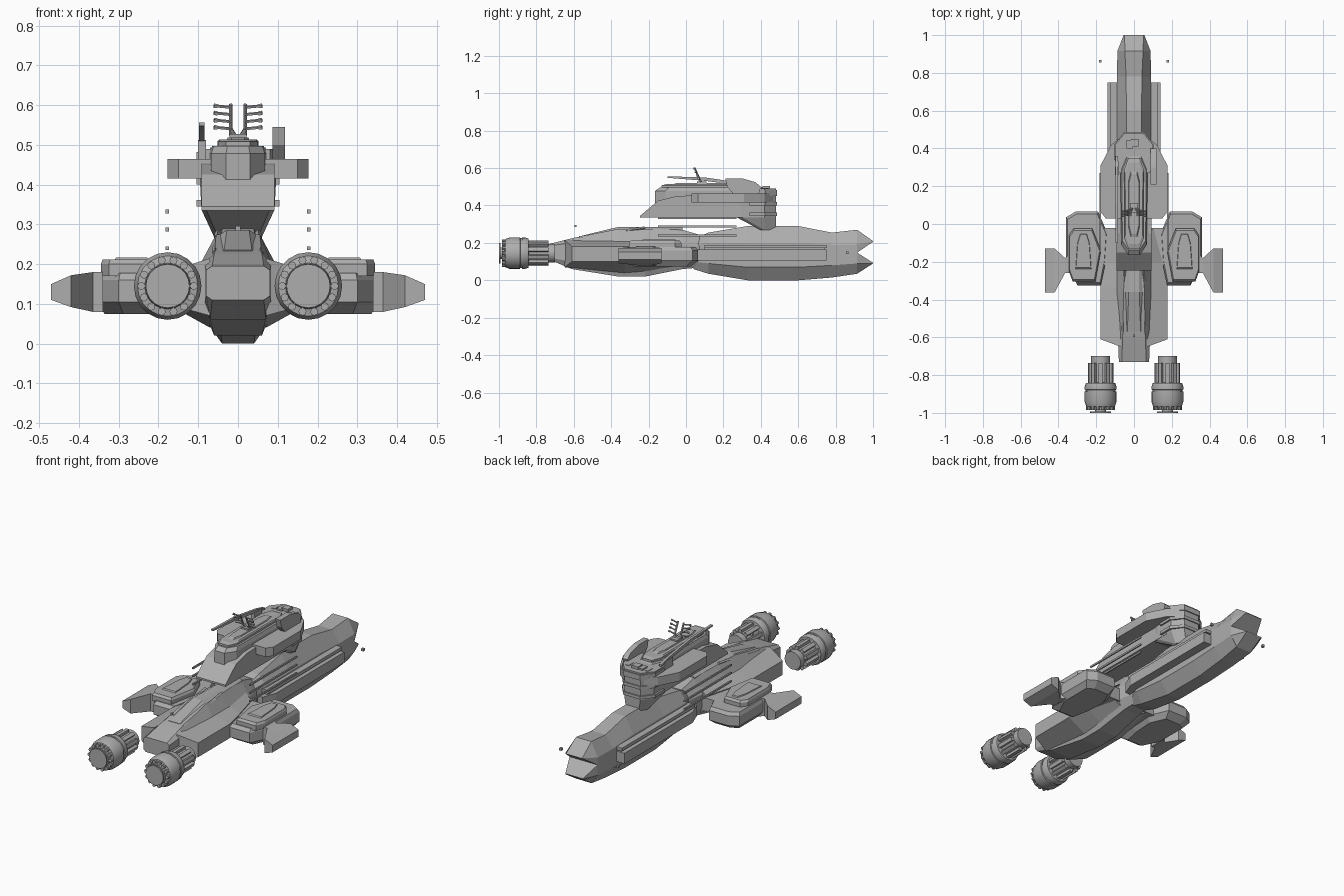
import bpy, bmesh, math
from mathutils import Vector, Matrix

if "Cube" in bpy.data.objects:
    bpy.data.objects.remove(bpy.data.objects["Cube"])


def material(name, v):
    m = bpy.data.materials.new(name)
    m.diffuse_color = (v, v, v, 1)
    m.use_nodes = True
    m.node_tree.nodes["Principled BSDF"].inputs["Base Color"].default_value = m.diffuse_color
    return m


HULL = material("hull_grey", 0.42)


def finish(name, bm):
    bmesh.ops.recalc_face_normals(bm, faces=bm.faces)
    me = bpy.data.meshes.new(name)
    bm.to_mesh(me)
    bm.free()
    me.materials.append(HULL)
    ob = bpy.data.objects.new(name, me)
    bpy.context.collection.objects.link(ob)
    return ob


def loft(name, rings, both=False):
    """Skin closed rings of points; both=True adds a copy mirrored in x."""
    bm = bmesh.new()
    for s in ((1, -1) if both else (1,)):
        vs = [[bm.verts.new((s * p[0], p[1], p[2])) for p in r] for r in rings]
        n = len(vs[0])
        bm.faces.new(vs[0])
        bm.faces.new(vs[-1])
        for a, b in zip(vs, vs[1:]):
            for i in range(n):
                bm.faces.new((a[i], a[(i + 1) % n], b[(i + 1) % n], b[i]))
    return finish(name, bm)


def octa(y, hw, z1, z2, tw, tz, bw, bz):
    """Eight-sided hull section."""
    half = [(bw, bz), (hw, z1), (hw, z2), (tw, tz)]
    return [(x, y, z) for x, z in half] + [(-x, y, z) for x, z in reversed(half)]


def prism(name, outline, levels, both=False):
    """Plan outline stacked at (z, scale) levels."""
    cx = sum(p[0] for p in outline) / len(outline)
    cy = sum(p[1] for p in outline) / len(outline)
    return loft(name, [[(cx + (x - cx) * s, cy + (y - cy) * s, z) for x, y in outline]
                       for z, s in levels], both)


def sym(half):
    """Close a right-hand outline with its mirror image."""
    return half + [(-x, y) for x, y in reversed(half)]


def box(name, x0, x1, y0, y1, z0, z1, both=False):
    return prism(name, [(x0, y0), (x1, y0), (x1, y1), (x0, y1)], [(z0, 1), (z1, 1)], both)


def side_profile(name, pts, x0, x1, both=False):
    return loft(name, [[(x, y, z) for y, z in pts] for x in (x0, x1)], both)


def bar(name, a, b, r, n=4):
    a, b = Vector(a), Vector(b)
    d = b - a
    bm = bmesh.new()
    M = Matrix.Translation((a + b) / 2) @ d.to_track_quat('Z', 'Y').to_matrix().to_4x4()
    bmesh.ops.create_cone(bm, cap_ends=True, segments=n, radius1=r, radius2=r,
                          depth=d.length, matrix=M)
    return finish(name, bm)


# Front hull: core, broad flanks and raised spine
loft("front_hull", [octa(-.73, .08, .12, .185, .065, .195, .065, .11),
                    octa(-.61, .085, .10, .20, .06, .225, .07, .06),
                    octa(-.36, .095, .11, .20, .055, .275, .06, .02),
                    octa(-.22, .095, .11, .20, .05, .275, .06, .02),
                    octa(-.02, .085, .11, .19, .035, .27, .05, .06),
                    octa(.10, .06, .11, .18, .03, .235, .04, .07)])
loft("front_flank", [[(.07, y0, .06 + d), (w, y, .10), (w, y, .18), (.07, y0, .215)]
                     for y0, y, w, d in ((-.65, -.61, .178, .01), (-.33, -.33, .178, -.02),
                                         (-.2, -.2, .15, -.01), (-.03, -.03, .105, .02))], True)
loft("hull_spine", [octa(-.57, .045, .20, .225, .035, .235, .04, .19),
                    octa(-.36, .045, .22, .275, .028, .286, .04, .2),
                    octa(-.02, .04, .22, .27, .022, .283, .04, .2)])
for s in (1, -1):
    bar("spine_rail", (s * .058, -.57, .228), (s * .05, -.22, .28), .008)
box("bow_lamp", -.006, .006, -.597, -.585, .284, .296)

# Rear hull with forked tail
loft("rear_hull", [octa(.04, .05, .10, .19, .03, .22, .04, .06),
                   octa(.12, .09, .09, .20, .045, .255, .045, .035),
                   octa(.33, .09, .07, .20, .04, .29, .04, 0),
                   octa(.60, .09, .07, .20, .04, .29, .04, 0),
                   octa(.78, .09, .08, .19, .042, .255, .045, .015),
                   octa(.915, .088, .09, .19, .048, .27, .05, .035)])
for z, e, lo in ((.27, .21, False), (.035, .09, True)):
    m = .09 if lo else .19
    loft("tail_fork", [[(.048, .915, z), (.088, .915, m), (.088, .915, .148),
                        (-.088, .915, .148), (-.088, .915, m), (-.048, .915, z)],
                       [(.05, .998, e), (.055, 1.0, e), (.055, 1.0, e + (.004 if lo else -.004)),
                        (-.055, 1.0, e + (.004 if lo else -.004)), (-.055, 1.0, e), (-.05, .998, e)]])
prism("side_strake", [(.08, .06), (.11, .06), (.14, .14), (.14, .75), (.08, .75)],
      [(.105, 1), (.165, 1)], True)
box("strake_upper_rail", .08, .125, .1, .75, .172, .19, True)
box("strake_core", .08, .115, .1, .74, .165, .172, True)
box("stern_marker", .172, .186, .855, .869, .14, .154, True)

# Side pods with deck plates and outer fins
pod = [(.36, .035), (.36, -.2), (.30, -.325), (.175, -.325), (.15, -.2), (.14, -.05),
       (.19, .065), (.31, .065)]
prism("side_pod", pod, [(.075, .78), (.105, 1), (.16, 1), (.178, .93)], True)
deck = [(.345, -.06), (.345, -.25), (.325, -.305), (.205, -.305), (.175, -.14),
        (.22, -.025), (.32, -.025)]
prism("pod_deck", deck, [(.17, 1), (.20, 1), (.212, .93)], True)
prism("pod_hatch", [(.3, -.1), (.31, -.24), (.225, -.24), (.235, -.1), (.25, -.05), (.285, -.05)],
      [(.21, 1), (.217, .92)], True)
box("pod_pylon", .08, .19, -.22, -.02, .10, .175, True)
loft("pod_fin", [[(x, y0, z0), (x, y1, z0), (x, y1, z1), (x, y0, z1)]
                 for x, y0, y1, z0, z1 in ((.34, -.26, -.16, .08, .18),
                                           (.365, -.26, -.18, .08, .18),
                                           (.42, -.362, -.13, .092, .172),
                                           (.47, -.362, -.13, .11, .15))], True)

# Long thin rods beneath the bridge
for z in (.24, .287, .332):
    box("long_rod", .174, .182, -.15, .27, z - .005, z + .005, True)

# Bridge: keel slab, rear tower, sponsons, upper house
side_profile("bridge_keel", [(-.245, .335), (-.245, .345), (-.15, .425), (-.05, .45), (.30, .465),
                             (.40, .465), (.40, .335)], -.092, .092)
loft("rear_tower", [[(a, y0, z), (w, y0 + .03, z), (w, .42, z), (b, .48, z),
                     (-b, .48, z), (-w, .42, z), (-w, y0 + .03, z), (-a, y0, z)]
                    for z, y0, w, a, b in ((.268, .40, .06, .05, .04), (.337, .27, .092, .08, .05),
                                           (.49, .27, .1, .08, .05))])
for z0, z1 in ((.345, .362), (.40, .418), (.452, .482)):
    prism("tower_band", sym([(.104, .34), (.104, .422), (.053, .486)]), [(z0, 1), (z1, 1)])
prism("sponson", sym([(.15, .03), (.177, .065), (.177, .31), (.12, .42), (.05, .475)]),
      [(.415, 1), (.465, 1)])
house = sym([(.03, -.165), (.068, -.11), (.072, .3), (.04, .375)])
prism("upper_house", house, [(.385, .9), (.41, 1), (.478, 1), (.497, .9)])
prism("house_roof", sym([(.03, -.13), (.05, -.08), (.052, .29), (.03, .35)]),
      [(.49, 1), (.508, 1), (.514, .9)])
prism("roof_ridge", sym([(.018, -.08), (.03, -.03), (.03, .24), (.018, .29)]),
      [(.51, 1), (.519, .85)])
box("stern_box", -.04, -.005, .40, .445, .48, .498)
box("stern_block", -.015, .025, .41, .45, .48, .505)
box("tower_corner_box", .05, .07, .40, .44, .48, .493, True)

# Right-hand funnel and left-hand boom
side_profile("funnel", [(.22, .50), (.21, .545), (.30, .545), (.37, .525), (.40, .50),
                        (.39, .465), (.25, .465)], .087, .118)
loft("boom", [[(-.098, y, z), (-.084, y, z), (-.084, y, z + h), (-.098, y, z + h)]
              for y, z, h in ((-.10, .548, .008), (.10, .532, .018), (.30, .505, .016),
                              (.36, .495, .01))])
box("boom_mount", -.1, -.08, .26, .33, .46, .512)

# Twin comb antenna
box("antenna_base", -.022, .022, .06, .11, .51, .527)
for s in (1, -1):
    bar("antenna_foot", (s * .006, .085, .52), (s * .018, .072, .54), .006)
    bar("antenna_mast", (s * .018, .08, .525), (s * .018, .045, .602), .005, 6)
    for i in range(4):
        z, y = .54 + i * .018, .073 - i * .008
        bar("antenna_tine", (s * .018, y, z), (s * .058, y - .006, z + .004), .004, 5)
        bar("antenna_tip", (s * .052, y - .005, z + .003), (s * .061, y - .006, z + .004), .006, 5)

# Twin engines: turned body, ribs, ring of nozzles, end plate
CZ, N = .145, 20


def ring(cx, y, r):
    return [(cx + r * math.cos(2 * math.pi * i / N), y, CZ + r * math.sin(2 * math.pi * i / N))
            for i in range(N)]


prof = [(-.70, .05), (-.735, .05), (-.735, .054), (-.84, .054), (-.842, .078), (-.86, .084),
        (-.876, .084), (-.878, .080), (-.886, .080), (-.888, .085), (-.94, .085), (-.966, .076),
        (-.97, .058), (-.985, .056)]
for cx in (.177, -.177):
    ob = loft("engine_body", [ring(cx, y, r) for y, r in prof])
    loft("engine_end_plate", [ring(cx, y, r) for y, r in
                              ((-.98, .03), (-.992, .03), (-.993, .055), (-1.0, .055))])
    for i in range(10):
        a = 2 * math.pi * (i + .5) / 10
        c, s = math.cos(a), math.sin(a)
        loft("engine_rib", [[(cx + r * c - t * s, y, CZ + r * s + t * c)
                             for r, t in ((.045, -.010), (.068, -.010), (.068, .010), (.045, .010))]
                            for y in (-.735, -.85)])
    for i in range(14):
        a = 2 * math.pi * i / 14
        p = (cx + .066 * math.cos(a), CZ + .066 * math.sin(a))
        bar("engine_nozzle", (p[0], -.96, p[1]), (p[0], -.984, p[1]), .010, 8)

# Smooth the turned engine bodies, keep their edges sharp
bpy.ops.object.select_all(action='DESELECT')
for ob in bpy.data.objects:
    if ob.name.startswith(("engine_body", "engine_end_plate", "engine_nozzle")):
        ob.select_set(True)
        bpy.context.view_layer.objects.active = ob
bpy.ops.object.shade_smooth_by_angle(angle=math.radians(25))
